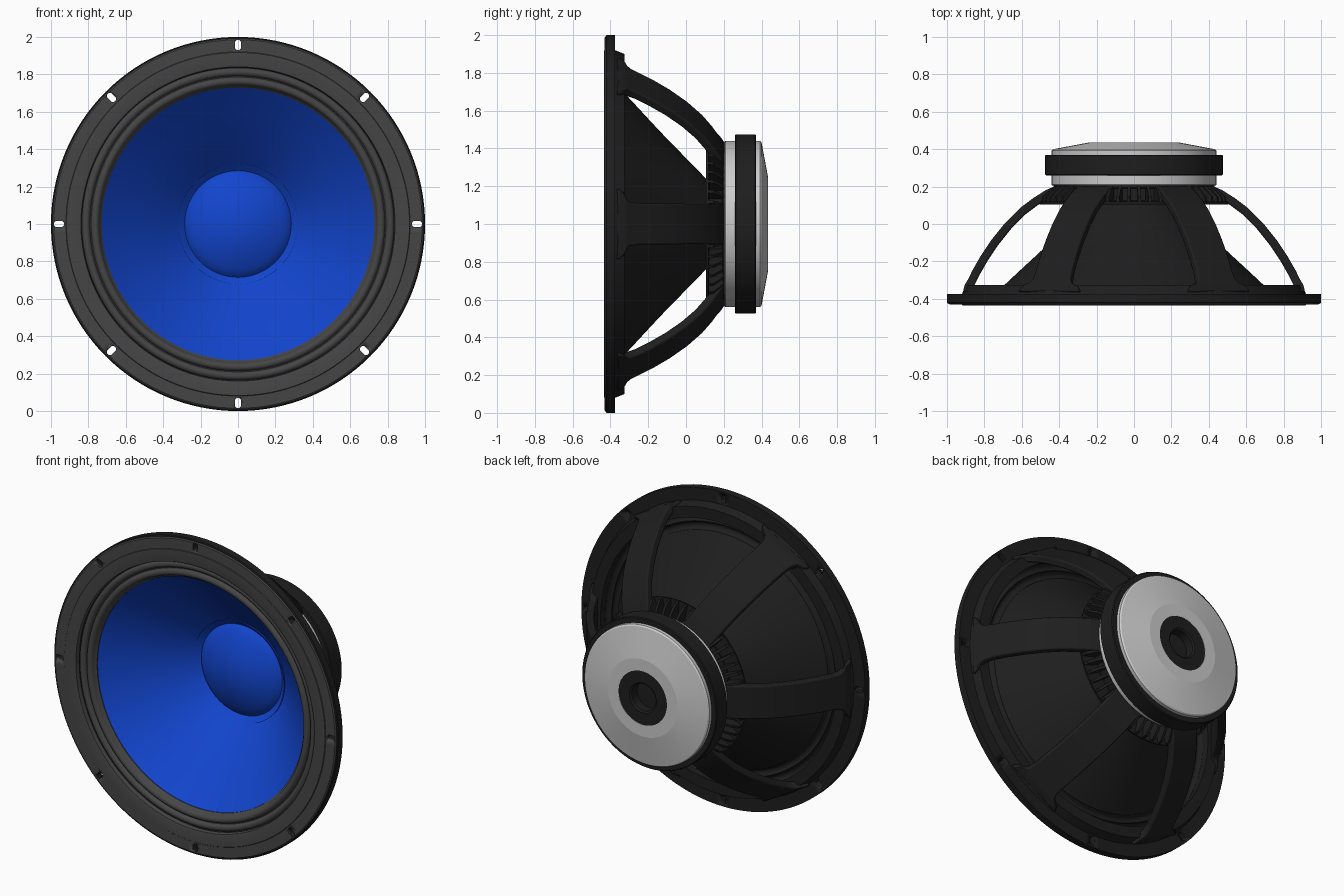
import bpy, bmesh, math
from mathutils import Matrix, Vector

if "Cube" in bpy.data.objects:
    bpy.data.objects.remove(bpy.data.objects["Cube"])

CZ = 1.0  # speaker axis runs along y at this height


def mat(name, rgb):
    m = bpy.data.materials.new(name)
    m.diffuse_color = (*rgb, 1)
    m.use_nodes = True
    m.node_tree.nodes["Principled BSDF"].inputs["Base Color"].default_value = m.diffuse_color
    return m


BLACK = mat("black_metal", (0.013, 0.013, 0.013))
RUBBER = mat("dark_rubber", (0.06, 0.06, 0.06))
BLUE = mat("blue_cone", (0.006, 0.06, 0.62))


def finish(name, bm, material=None, angle=35):
    bmesh.ops.remove_doubles(bm, verts=bm.verts, dist=1e-5)
    bmesh.ops.recalc_face_normals(bm, faces=bm.faces)
    me = bpy.data.meshes.new(name)
    bm.to_mesh(me)
    bm.free()
    ob = bpy.data.objects.new(name, me)
    bpy.context.collection.objects.link(ob)
    if material:
        me.materials.append(material)
    bpy.ops.object.select_all(action='DESELECT')
    ob.select_set(True)
    bpy.context.view_layer.objects.active = ob
    bpy.ops.object.shade_smooth_by_angle(angle=math.radians(angle))
    return ob


def lathe(name, prof, material=None, closed=True, segs=96, angle=35):
    """Revolve (radius, y) points round the speaker axis."""
    bm = bmesh.new()
    rings = [[bm.verts.new((r * math.cos(a), y, CZ + r * math.sin(a)))
              for a in (2 * math.pi * i / segs for i in range(segs))] for r, y in prof]
    n = len(rings)
    for k in range(n if closed else n - 1):
        a, b = rings[k], rings[(k + 1) % n]
        for i in range(segs):
            j = (i + 1) % segs
            bm.faces.new((a[i], a[j], b[j], b[i]))
    return finish(name, bm, material, angle)


def shell(prof, t):
    return prof + [(r, y + t) for r, y in reversed(prof)]


def spin(angle):
    return Matrix.Translation((0, 0, CZ)) @ Matrix.Rotation(angle, 4, 'Y')


def loft(bm, sections, mtx):
    """Join four-cornered sections into a solid bar."""
    rows = [[bm.verts.new(mtx @ Vector(p)) for p in s] for s in sections]
    for a, b in zip(rows, rows[1:]):
        for i in range(4):
            j = (i + 1) % 4
            bm.faces.new((a[i], a[j], b[j], b[i]))
    bm.faces.new(rows[0])
    bm.faces.new(rows[-1])


# Mounting flange with step ring, and front gasket
flange = lathe("basket_flange", [(0.84, -0.415), (0.995, -0.425), (1.0, -0.42), (1.0, -0.375),
                                 (0.92, -0.375), (0.90, -0.325), (0.83, -0.325)], BLACK, segs=128)
gasket = lathe("front_gasket", [(0.835, -0.41), (0.84, -0.432), (0.85, -0.435), (0.917, -0.435),
                                (0.92, -0.431), (0.923, -0.431), (0.985, -0.431), (0.992, -0.426),
                                (0.992, -0.41)], RUBBER, segs=128, angle=25)

# Eight radial bolt slots cut through both
bm = bmesh.new()
for k in range(8):
    m = spin(k * math.pi / 4)
    outline = []
    for i in range(16):
        a = 2 * math.pi * (i + 0.5) / 16
        outline.append((0.957 + math.copysign(0.011, math.cos(a)) + 0.017 * math.cos(a),
                        0.017 * math.sin(a)))
    lo = [bm.verts.new(m @ Vector((x, -0.5, z))) for x, z in outline]
    hi = [bm.verts.new(m @ Vector((x, -0.3, z))) for x, z in outline]
    bm.faces.new(lo)
    bm.faces.new(hi)
    for i in range(16):
        j = (i + 1) % 16
        bm.faces.new((lo[i], lo[j], hi[j], hi[i]))
cutter = finish("slot_cutter", bm)
cutter.hide_render = True
for ob in (flange, gasket):
    mod = ob.modifiers.new("slots", 'BOOLEAN')
    mod.operation = 'DIFFERENCE'
    mod.solver = 'EXACT'
    mod.object = cutter
    bpy.context.view_layer.objects.active = ob
    bpy.ops.object.modifier_apply(modifier="slots")
bpy.data.objects.remove(cutter)

# Rolled rubber surround (two rolls), front and dark back
rolls = [(0.85, -0.40)]
for centre in (0.813, 0.764):
    for i in range(9):
        a = math.pi * i / 8
        rolls.append((centre + 0.022 * math.cos(a), -0.392 - 0.022 * math.sin(a)))
rolls.append((0.728, -0.378))
lathe("surround", shell(rolls, 0.006), RUBBER)
lathe("surround_back", shell([(r, y + 0.007) for r, y in rolls], 0.006), BLACK)

# Cone: blue front and black back
cone = [(0.74, -0.384), (0.66, -0.308), (0.58, -0.234), (0.50, -0.160),
        (0.42, -0.083), (0.34, -0.004), (0.28, 0.055), (0.21, 0.12)]
lathe("cone_front", shell(cone, 0.006), BLUE, segs=128)
lathe("cone_back", shell([(r, y + 0.007) for r, y in cone], 0.006), BLACK, segs=128)

# Domed dust cap with glued lip
cap = [(0.32, 0.018), (0.32, 0.006), (0.285, 0.038), (0.275, 0.026)]
for i in range(1, 13):
    t = 1 - i / 12
    cap.append((0.275 * t, -0.06 + 0.082 * t * t))
lathe("dust_cap", cap, BLUE, closed=False)

# Voice coil and spider
lathe("voice_coil", [(0.205, 0.09), (0.215, 0.09), (0.215, 0.20), (0.205, 0.20)], BLACK)
spider = [(0.21 + 0.02 * i, 0.115 + 0.008 * (-1) ** i) for i in range(11)]
lathe("spider", shell(spider, 0.005), BLACK, angle=70)

# Rear hub of the basket and its cooling ribs
lathe("basket_hub", [(0.36, 0.105), (0.505, 0.105), (0.51, 0.12), (0.405, 0.125),
                     (0.405, 0.19), (0.43, 0.195), (0.43, 0.207), (0.21, 0.207),
                     (0.21, 0.19), (0.36, 0.19)], BLACK)
bm = bmesh.new()
for arm in range(6):
    for k in range(6):
        m = spin(math.radians(arm * 60 + 30 + (k - 2.5) * 6.6))
        w = 0.008
        loft(bm, [[(0.39, y, -w), (r, y, -w), (r, y, w), (0.39, y, w)]
                  for r, y in ((0.505, 0.11), (0.50, 0.145), (0.465, 0.18), (0.43, 0.205))], m)
finish("basket_ribs", bm, BLACK)

# Six curved arms, flared where they meet the flange: (radius, y, half width)
path = [(0.915, -0.36, 0.19), (0.905, -0.326, 0.165), (0.897, -0.312, 0.132), (0.887, -0.295, 0.116),
        (0.865, -0.25, 0.110), (0.822, -0.175, 0.109), (0.762, -0.085, 0.108), (0.69, 0.005, 0.107),
        (0.61, 0.085, 0.106), (0.54, 0.138, 0.106), (0.47, 0.182, 0.105), (0.41, 0.207, 0.105)]
sections = []
for i, (r, y, w) in enumerate(path):
    p, q = path[max(i - 1, 0)], path[min(i + 1, len(path) - 1)]
    d = Vector((q[0] - p[0], q[1] - p[1])).normalized()
    ri, yi = r - d.y * 0.045, y + d.x * 0.045
    sections.append([(r, y, -w), (r, y, w), (ri, yi, w), (ri, yi, -w)])
bm = bmesh.new()
for k in range(6):
    loft(bm, sections, spin(k * math.pi / 3))
arms = finish("basket_arms", bm, BLACK)
bev = arms.modifiers.new("soft_edges", 'BEVEL')
bev.width = 0.008
bev.segments = 2
bev.limit_method = 'ANGLE'
bev.angle_limit = math.radians(50)

# Magnet stack: plates left grey, magnet and vent black
lathe("top_plate", [(0, 0.205), (0.436, 0.205), (0.44, 0.21), (0.44, 0.27), (0, 0.27)], closed=False)
lathe("magnet", [(0, 0.26), (0.47, 0.26), (0.475, 0.265), (0.475, 0.365), (0.47, 0.37), (0, 0.37)],
      BLACK, closed=False)
lathe("back_plate", [(0.17, 0.365), (0.44, 0.365), (0.44, 0.392), (0.432, 0.40),
                     (0.245, 0.435), (0.17, 0.435)], angle=8)
lathe("pole_vent", [(0.085, 0.365), (0.172, 0.365), (0.172, 0.433), (0.095, 0.433), (0.085, 0.425)],
      BLACK)
